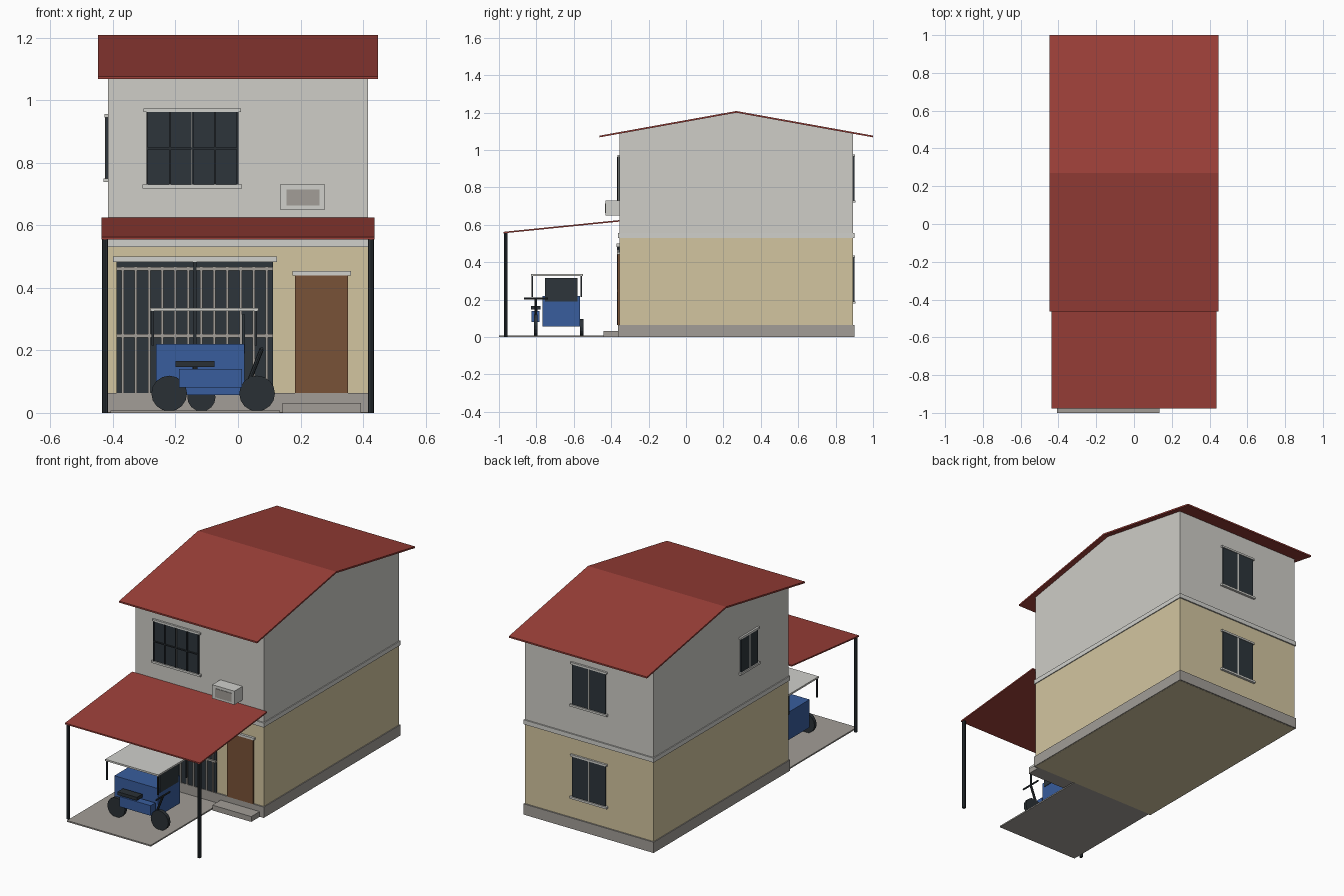
import bpy, bmesh
from math import pi
from mathutils import Matrix, Vector

cube = bpy.data.objects.get("Cube")
if cube:
    bpy.data.objects.remove(cube, do_unlink=True)


def material(name, r, g, b):
    m = bpy.data.materials.new(name)
    m.use_nodes = True
    m.diffuse_color = (r, g, b, 1)
    m.node_tree.nodes["Principled BSDF"].inputs["Base Color"].default_value = (r, g, b, 1)
    return m


WALL = material("pale wall", .62, .61, .57)
TRIM = material("white trim", .63, .63, .60)
CREAM = material("cream wall", .65, .56, .35)
RED = material("red roofing", .33, .05, .04)
CONCRETE = material("concrete", .36, .34, .31)
WOOD = material("brown wood", .19, .085, .038)
BLUE = material("blue paint", .04, .11, .34)
METAL = material("dark metal", .023, .03, .036)
GLASS = material("dark glass", .026, .036, .044)


def finish(name, bm, mat, matrix=Matrix()):
    bmesh.ops.transform(bm, matrix=matrix, verts=bm.verts)
    bmesh.ops.recalc_face_normals(bm, faces=bm.faces)
    mesh = bpy.data.meshes.new(name)
    bm.to_mesh(mesh)
    bm.free()
    mesh.materials.append(mat)
    ob = bpy.data.objects.new(name, mesh)
    bpy.context.collection.objects.link(ob)
    return ob


def box(name, mat, x, y, z, matrix=Matrix()):
    """Box spanning the ranges x, y and z."""
    bm = bmesh.new()
    bmesh.ops.create_cube(bm, size=1)
    for v in bm.verts:
        v.co = [r[0] if c < 0 else r[1] for c, r in zip(v.co, (x, y, z))]
    return finish(name, bm, mat, matrix)


def prism(name, mat, x, profile):
    """Profile of (y, z) points extruded along x."""
    bm = bmesh.new()
    face = bm.faces.new([bm.verts.new((x[0], y, z)) for y, z in profile])
    new = bmesh.ops.extrude_face_region(bm, geom=[face])["geom"]
    bmesh.ops.translate(bm, vec=(x[1] - x[0], 0, 0),
                        verts=[g for g in new if isinstance(g, bmesh.types.BMVert)])
    return finish(name, bm, mat)


def rod(name, mat, a, b, radius, sides=8):
    a, b = Vector(a), Vector(b)
    bm = bmesh.new()
    bmesh.ops.create_cone(bm, cap_ends=True, segments=sides, radius1=radius,
                          radius2=radius, depth=(b - a).length)
    turn = (b - a).to_track_quat('Z', 'Y').to_matrix().to_4x4()
    return finish(name, bm, mat, Matrix.Translation((a + b) / 2) @ turn)


def window(name, place, width, height):
    """Glazed window facing local -y, with its sill level at the origin."""
    w = width / 2
    box(name + "_glass", GLASS, (-w, w), (-.007, .01), (0, height), place)
    box(name + "_mullion", TRIM, (-.004, .004), (-.009, .01), (0, height), place)
    box(name + "_lintel", TRIM, (-w - .01, w + .01), (-.011, .01), (height, height + .011), place)
    box(name + "_sill", TRIM, (-w - .013, w + .013), (-.014, .01), (-.012, 0), place)


def at(x, y, z, turn=0):
    return Matrix.Translation((x, y, z)) @ Matrix.Rotation(turn, 4, 'Z')


# House shell
W, F, B, MID = .416, -.355, .893, .269
RIDGE, SLOPE, THICK = 1.208, .18, .009
EAVE = RIDGE - THICK - SLOPE * (MID - F)
box("lower_walls", CREAM, (-W, W), (F, B), (0, .54))
prism("upper_walls", WALL, (-W, W), [(F, .54), (B, .54), (B, EAVE), (MID, RIDGE - THICK), (F, EAVE)])
box("plinth", CONCRETE, (-W - .005, W + .005), (F - .008, B + .008), (.001, .064))
box("floor_band", TRIM, (-W - .005, W + .005), (F - .008, B + .008), (.53, .556))

# Main roof and porch canopy
edge = RIDGE - SLOPE * .731
prism("main_roof", RED, (-.447, .447),
      [(MID - .731, edge), (MID, RIDGE), (MID + .731, edge),
       (MID + .731, edge - THICK), (MID, RIDGE - THICK), (MID - .731, edge - THICK)])
prism("porch_canopy", RED, (-.437, .437),
      [(-.977, .562), (F, .625), (F, .617), (-.977, .554)])
for side, s in (("left", 1), ("right", -1)):
    rod("porch_post_" + side, METAL, (s * .425, -.964, 0), (s * .425, -.964, .558), .01)

# Ground pieces
box("porch_slab", CONCRETE, (-.407, .135), (-1, F), (0, .008))
box("door_step", CONCRETE, (.142, .394), (-.44, F), (0, .031))

# Front door
box("front_door", WOOD, (.183, .352), (F - .01, F + .01), (.064, .44))
box("door_lintel", TRIM, (.175, .361), (F - .014, F + .01), (.44, .453))

# Garage gate with grey bars
G0, G1 = -.388, .112
box("gate_opening", GLASS, (G0, G1), (F - .005, F + .01), (.064, .482))
box("gate_lintel", TRIM, (G0 - .012, G1 + .012), (F - .016, F + .01), (.482, .5))
for i in range(12):
    x = G0 + .02 + i * .0418
    box("gate_bar", CONCRETE, (x - .004, x + .004), (F - .011, F), (.064, .468))
for z in (.247, .461):
    box("gate_rail", CONCRETE, (G0, G1), (F - .013, F), (z - .006, z + .006))
box("gate_middle_post", METAL, (-.144, -.132), (F - .015, F), (.064, .482))

# Windows on the front, back and right-hand wall
window("front_window", at(-.146, F, .73), .292, .232)
window("back_upper_window", at(0, B, .73, pi), .215, .235)
window("back_lower_window", at(0, B, .19, pi), .215, .235)
window("side_window", at(-W, .015, .75, -pi / 2), .155, .195)
for i in range(5):
    x = -.29 + i * .072
    box("window_grille_bar", METAL, (x - .003, x + .003), (F - .014, F - .008), (.73, .962))
box("window_grille_rail", METAL, (-.292, 0), (F - .014, F - .008), (.843, .849))

# Air conditioner
box("air_conditioner", TRIM, (.134, .278), (-.43, F), (.65, .73))
box("air_conditioner_grille", CONCRETE, (.155, .26), (-.433, -.42), (.663, .714))

# Sidecar
box("sidecar_body", BLUE, (-.263, .02), (-.768, -.567), (.057, .22))
box("sidecar_windshield", GLASS, (.013, .023), (-.753, -.581), (.19, .315))
box("sidecar_canopy", TRIM, (-.279, .065), (-.83, -.552), (.326, .336))
for x in (-.272, .057):
    for y in (-.823, -.56):
        box("canopy_post", METAL, (x - .004, x + .004), (y - .004, y + .004), (.215, .327))

# Motorcycle
box("motorcycle_body", BLUE, (-.188, .012), (-.826, -.782), (.081, .14))
box("motorcycle_seat", METAL, (-.2, -.075), (-.828, -.778), (.147, .166))
rod("seat_support", METAL, (-.137, -.803, .13), (-.137, -.803, .15), .008)
rod("front_fork", METAL, (.035, -.803, .1), (.076, -.803, .205), .007)
rod("handlebar", METAL, (.076, -.867, .205), (.076, -.738, .205), .005)

# Wheels
for name, x, y, r in (("rear_wheel", -.22, -.803, .057), ("front_wheel", .061, -.803, .057),
                      ("sidecar_wheel", -.117, -.557, .045)):
    rod(name, METAL, (x, y - .01, r + .005), (x, y + .01, r + .005), r, 16)
